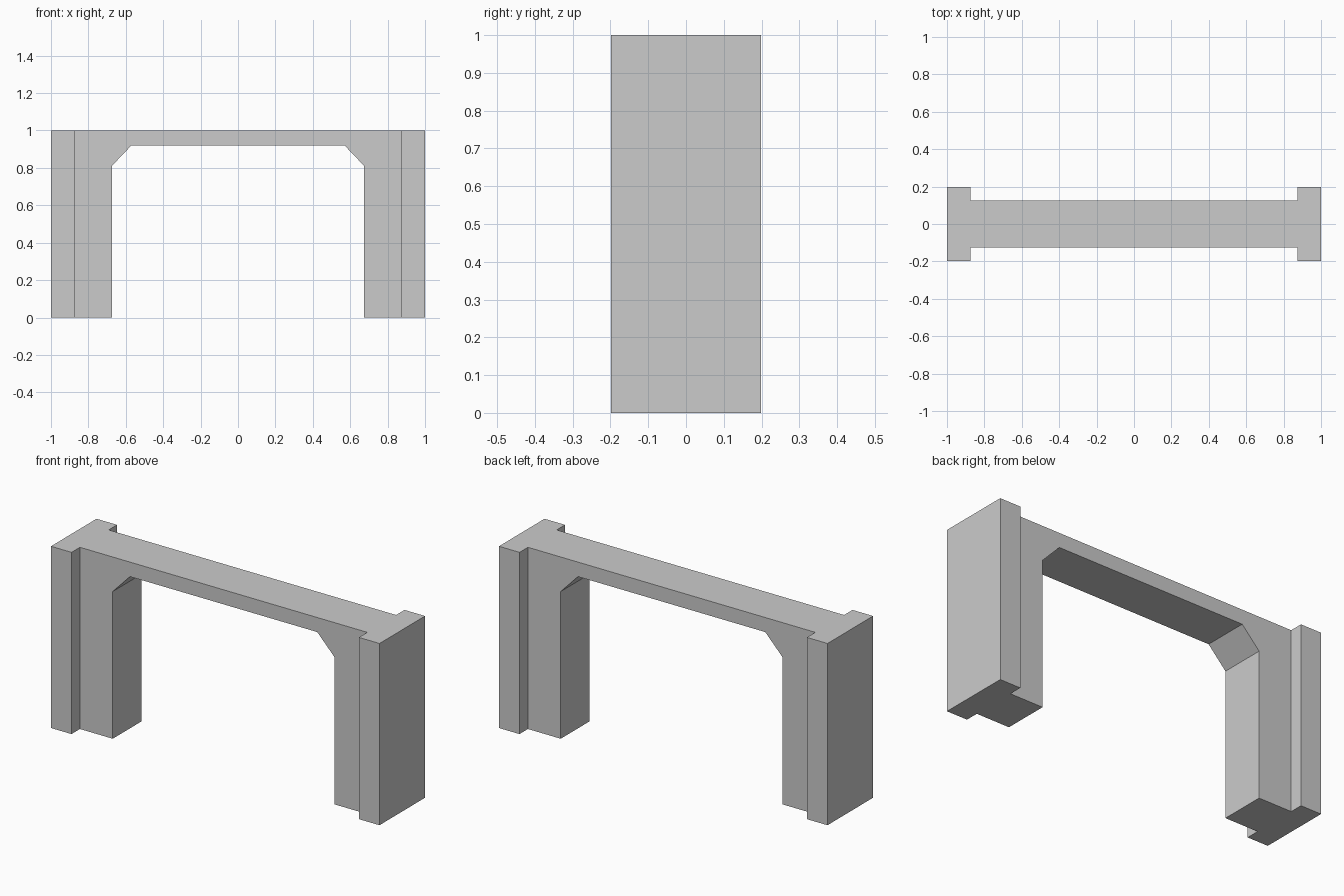
import bpy
import bmesh
from mathutils import Vector

cube = bpy.data.objects.get("Cube")
if cube:
    bpy.data.objects.remove(cube, do_unlink=True)

WALL = 0.125      # half depth of the beam and legs
RIB = 0.073       # how far the end piers stand out, front and back
PIER_X = 0.875    # inner side of the end piers

# Single flat colour
grey = bpy.data.materials.new("concrete_grey")
grey.use_nodes = True
colour = (0.6, 0.6, 0.6, 1.0)
grey.diffuse_color = colour
bsdf = grey.node_tree.nodes["Principled BSDF"]
bsdf.inputs["Base Color"].default_value = colour
bsdf.inputs["Roughness"].default_value = 0.9

bm = bmesh.new()


def panel(points):
    """Flat face on the wall's front plane from (x, z) points."""
    return bm.faces.new([bm.verts.new((x, -WALL, z)) for x, z in points])


# Portal outline: from the haunch round the right leg, then mirrored
half = [(0.57, 0.92), (0.675, 0.81), (0.675, 0), (PIER_X, 0), (PIER_X, 1)]
panel(half + [(-x, z) for x, z in reversed(half)])

# End strips that become the piers
for side in (-1, 1):
    strip = [(side * x, z) for x, z in ((PIER_X, 0), (1, 0), (1, 1), (PIER_X, 1))]
    panel(strip[::side])
bmesh.ops.remove_doubles(bm, verts=bm.verts[:], dist=0.0001)

# Give the wall its depth
result = bmesh.ops.extrude_face_region(bm, geom=bm.faces[:])
moved = [g for g in result["geom"] if isinstance(g, bmesh.types.BMVert)]
bmesh.ops.translate(bm, verts=moved, vec=Vector((0, 2 * WALL, 0)))
bmesh.ops.recalc_face_normals(bm, faces=bm.faces[:])
bm.normal_update()

# Thicken the end strips outward, front and back
strips = [f for f in bm.faces
          if abs(f.normal.y) > 0.9 and abs(f.calc_center_median().x) > PIER_X]
for face in bmesh.ops.extrude_discrete_faces(bm, faces=strips)["faces"]:
    step = RIB if face.calc_center_median().y > 0 else -RIB
    bmesh.ops.translate(bm, verts=face.verts[:], vec=Vector((0, step, 0)))
bmesh.ops.remove_doubles(bm, verts=bm.verts[:], dist=0.0001)

# Join coplanar faces into clean planes
bmesh.ops.dissolve_limit(bm, angle_limit=0.01, verts=bm.verts[:], edges=bm.edges[:])
bmesh.ops.recalc_face_normals(bm, faces=bm.faces[:])

mesh = bpy.data.meshes.new("portal_frame")
bm.to_mesh(mesh)
bm.free()
mesh.materials.append(grey)
frame = bpy.data.objects.new("portal_frame", mesh)
bpy.context.collection.objects.link(frame)
